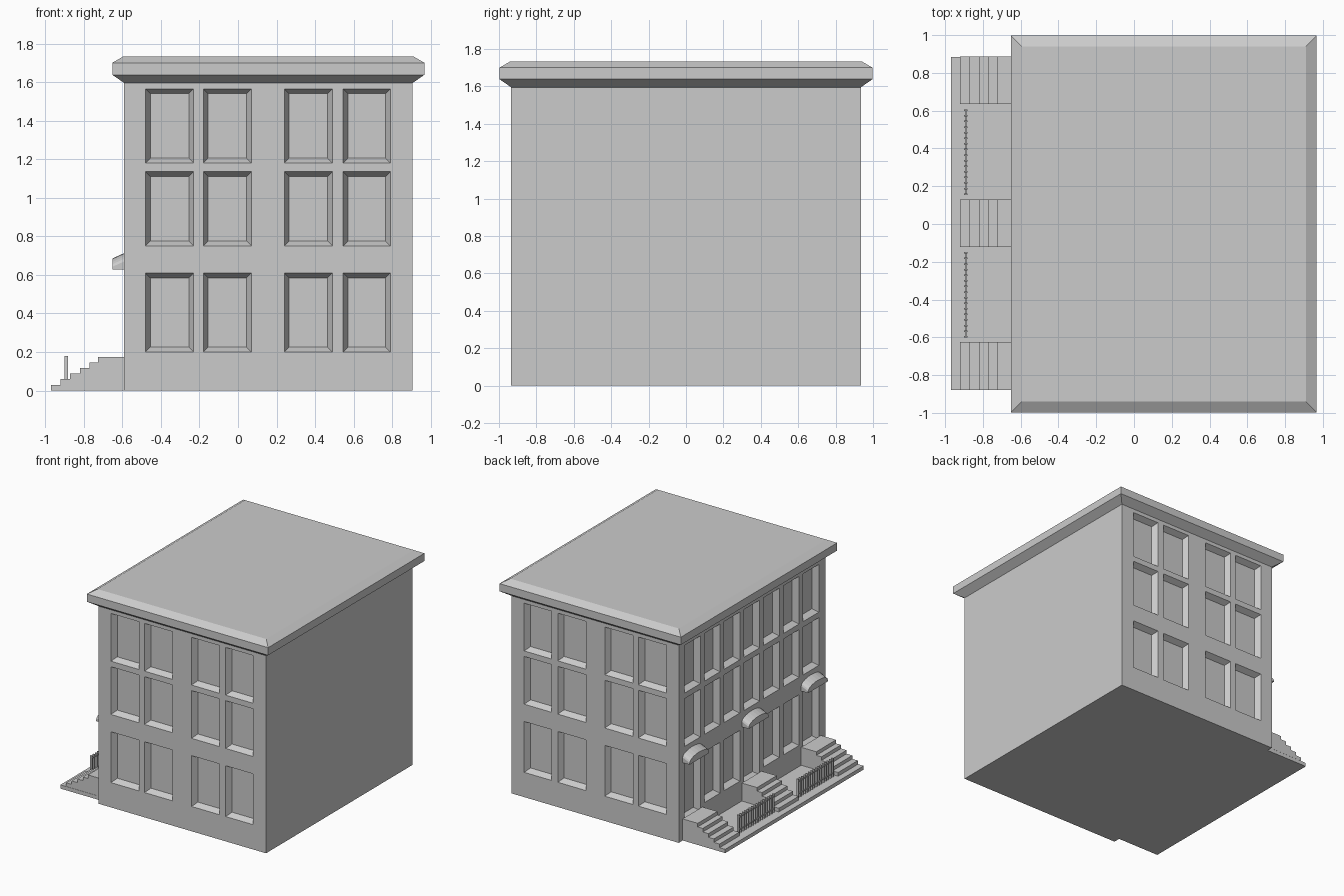
import bpy, math
from mathutils import Vector

if "Cube" in bpy.data.objects:
    bpy.data.objects.remove(bpy.data.objects["Cube"])

X0, X1, HY = -0.59, 0.905, 0.935


def make(name, verts, faces):
    me = bpy.data.meshes.new(name)
    me.from_pydata(verts, [], faces)
    me.update()
    ob = bpy.data.objects.new(name, me)
    bpy.context.collection.objects.link(ob)
    return ob


def loft(rings):
    """Verts and faces of a closed solid through equal-length rings."""
    n = len(rings[0])
    verts = [v for r in rings for v in r]
    faces = [tuple(range(n))[::-1], tuple(range(len(verts) - n, len(verts)))]
    for k in range(len(rings) - 1):
        for i in range(n):
            j = (i + 1) % n
            faces.append((k*n + i, k*n + j, (k+1)*n + j, (k+1)*n + i))
    return verts, faces


def rect(x0, x1, y0, y1, z):
    return [(x0, y0, z), (x1, y0, z), (x1, y1, z), (x0, y1, z)]


def merge(name, solids):
    verts, faces = [], []
    for vs, fs in solids:
        o = len(verts)
        verts += vs
        faces += [tuple(i + o for i in f) for f in fs]
    return make(name, verts, faces)


def box(x0, x1, y0, y1, z0, z1):
    return loft([rect(x0, x1, y0, y1, z0), rect(x0, x1, y0, y1, z1)])


def recess(origin, u, n, a0, a1, z0, z1, depth=0.045, inset=0.025):
    """Tapered window cutter: u runs along the wall, n is its outward normal."""
    rings = []
    for t in (1, -0.4):
        i = inset * t
        rings.append([tuple(Vector(origin) + Vector(u)*a + Vector((0, 0, z)) - Vector(n)*depth*t)
                      for a, z in ((a0+i, z0+i), (a1-i, z0+i), (a1-i, z1-i), (a0+i, z1-i))])
    return loft(rings)


# Main block
body = make("building_walls", *box(X0, X1, -HY, HY, 0, 1.6))

# Window and door recesses
rows = [(0.20, 0.61), (0.75, 1.135), (1.18, 1.565)]
cols = [(-0.48, -0.23), (-0.18, 0.07), (0.24, 0.49), (0.545, 0.79)]
doors = [-0.752, 0.004, 0.76]
cuts = []
for z0, z1 in rows:
    for s in (-1, 1):
        for a0, a1 in cols:
            cuts.append(recess((0, s*HY, 0), (1, 0, 0), (0, s, 0), a0, a1, z0, z1))
    for k in range(7):
        c = 0.004 + (k - 3) * 0.252
        is_door = z0 < 0.5 and k % 3 == 0
        cuts.append(recess((X0, 0, 0), (0, 1, 0), (-1, 0, 0), c - 0.1, c + 0.1,
                           0.155 if is_door else z0, z1))
cutter = merge("window_cutter", cuts)
cutter.hide_render = True

import bmesh
bm = bmesh.new()
for ob in (cutter, body):
    bm.clear()
    bm.from_mesh(ob.data)
    bmesh.ops.recalc_face_normals(bm, faces=bm.faces)
    bm.to_mesh(ob.data)
bm.free()
mod = body.modifiers.new("openings", 'BOOLEAN')
mod.operation = 'DIFFERENCE'
mod.solver = 'EXACT'
mod.object = cutter
bpy.context.view_layer.objects.active = body
body.select_set(True)
bpy.ops.object.modifier_apply(modifier=mod.name)
bpy.data.objects.remove(cutter)

# Flared cornice and flat roof
make("roof_cornice", *loft([rect(X0 - d, X1 + d, -HY - d, HY + d, z) for d, z in
                            ((0, 1.595), (0.062, 1.638), (0.062, 1.70), (0.005, 1.733))]))

# Base slab in front of the entrances
make("entrance_slab", *box(-0.97, X0, -0.88, 0.885, 0, 0.03))

# Stairs and arched canopies at each door
stairs = [(-0.92, 0.03), (-0.92, 0.06), (-0.87, 0.06), (-0.87, 0.088), (-0.82, 0.088),
          (-0.82, 0.117), (-0.77, 0.117), (-0.77, 0.146), (-0.725, 0.146),
          (-0.725, 0.175), (X0, 0.175), (X0, 0.03)]
for c in doors:
    make("entrance_stairs", *loft([[(x, y, z) for x, z in stairs]
                                   for y in (c - 0.126, c + 0.126)]))
    rings = []
    for x, lift in ((-0.652, 0), (X0, 0.028)):
        arch = [(x, c + 0.125 * math.cos(math.pi*i/10) , 0.642 + lift + 0.043 * math.sin(math.pi*i/10))
                for i in range(11)]
        rings.append([(x, c + 0.125, 0.628)] + arch + [(x, c - 0.125, 0.628)])
    make("door_canopy", *loft(rings))

# Railings between the stairs
for c in (-0.375, 0.38):
    parts = [box(-0.895, -0.885, c - 0.225, c + 0.225, z, z + 0.01) for z in (0.055, 0.155)]
    for i in range(16):
        y = c - 0.222 + i * 0.444 / 15
        parts.append(box(-0.899, -0.881, y - 0.004, y + 0.004, 0.03, 0.18))
    merge("railing", parts)

# Consistent outward normals
for ob in bpy.data.objects:
    bm = bmesh.new()
    bm.from_mesh(ob.data)
    bmesh.ops.recalc_face_normals(bm, faces=bm.faces)
    bm.to_mesh(ob.data)
    bm.free()
